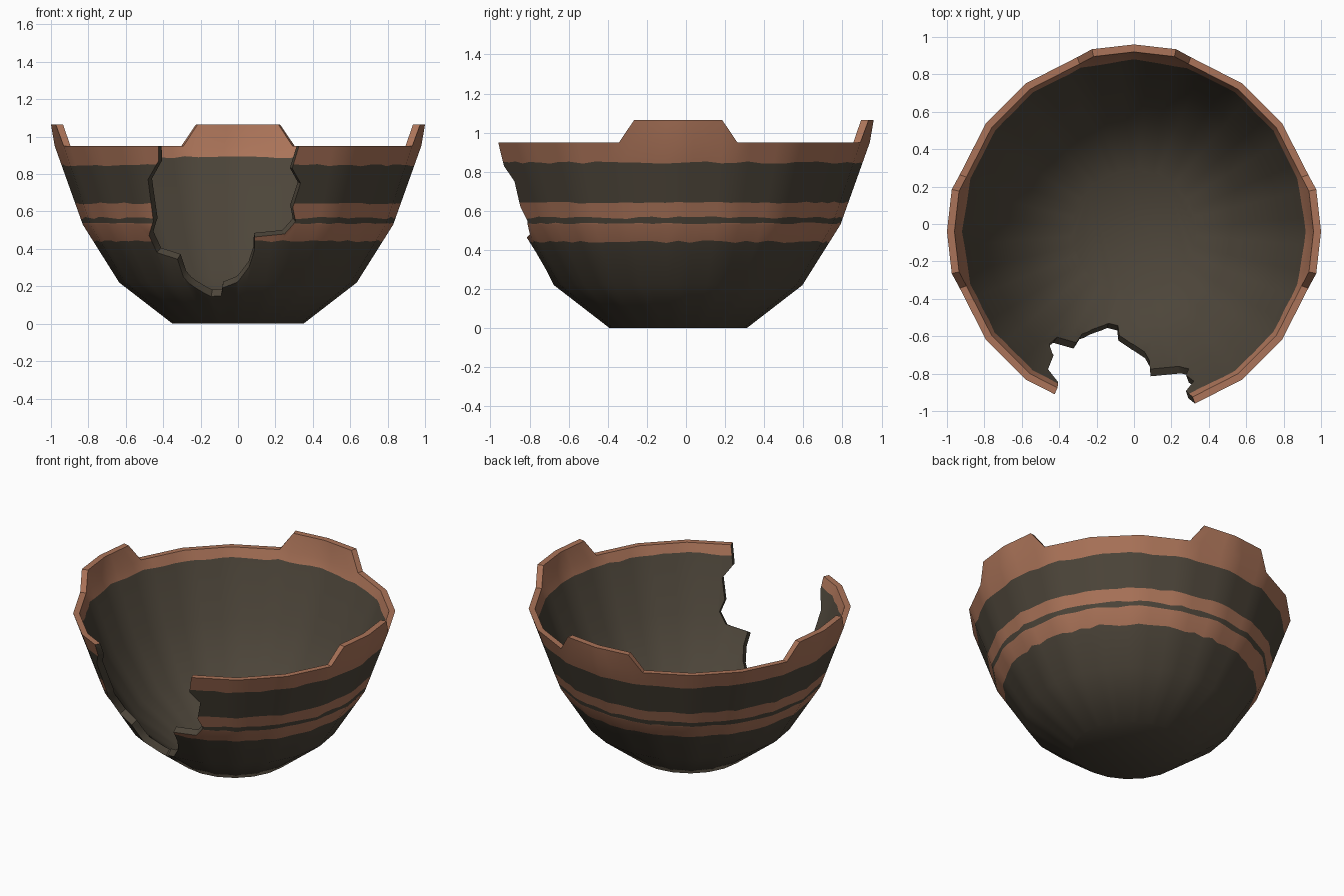
import bpy, bmesh, math, random
from mathutils import Vector

if "Cube" in bpy.data.objects:
    bpy.data.objects.remove(bpy.data.objects["Cube"])

random.seed(4)
N, S = 20, 4                      # bowl sides, sub-columns per side (for uneven paint edges)
C = N * S
CENTRE_Y = -0.04


def material(name, rgb):
    m = bpy.data.materials.new(name)
    m.diffuse_color = (*rgb, 1)
    m.use_nodes = True
    m.node_tree.nodes["Principled BSDF"].inputs["Base Color"].default_value = m.diffuse_color
    return m


CLAY, DARK = 0, 1
mats = [material("terracotta clay", (0.41, 0.175, 0.10)),
        material("dark slip", (0.074, 0.060, 0.042))]

# Wall profiles as (radius, height)
OUTER = [(0.35, 0), (0.635, 0.22), (0.83, 0.53), (0.98, 0.95), (1.0, 1.065)]
INNER = [(0.335, 0.045), (0.60, 0.25), (0.787, 0.545), (0.942, 0.95), (0.96, 1.065)]


def radius(profile, z):
    for (r0, z0), (r1, z1) in zip(profile, profile[1:]):
        if z <= z1:
            return r0 + (r1 - r0) * (z - z0) / (z1 - z0)
    return profile[-1][0]


def corner(r, z, deg):
    a = math.radians(deg)
    return Vector((r * math.cos(a), r * math.sin(a), z))


def angle(i, tab):
    """Angle of side corner i; tab tops are pulled in from 18 to 13 degrees."""
    d = i * 18.0
    if tab:
        d += {1: -5, 4: 5}.get(i % 5, 0)
    return d


def point(profile, z, c, tab=False):
    i, f = c // S, (c % S) / S
    r = radius(profile, z)
    return corner(r, z, angle(i, tab)).lerp(corner(r, z, angle(i + 1, tab)), f)


def ring(bm, profile, z, jitter):
    return [bm.verts.new(point(profile, z + random.uniform(-jitter, jitter), c)) for c in range(C)]


def add_face(bm, verts, mat):
    bm.faces.new(verts).material_index = mat


# Bowl wall: rows are (height, paint unevenness, colour of the strip above)
outer_rows = [(0, 0, DARK), (0.22, 0, DARK), (0.442, 0.006, CLAY), (0.53, 0, CLAY),
              (0.536, 0.004, DARK), (0.565, 0.006, CLAY), (0.643, 0.005, DARK),
              (0.847, 0.006, CLAY), (0.95, 0, CLAY)]
inner_rows = [(0.045, 0, DARK), (0.25, 0, DARK), (0.545, 0, DARK),
              (0.89, 0.006, CLAY), (0.95, 0, CLAY)]
bm = bmesh.new()
tops = []
for profile, rows in ((OUTER, outer_rows), (INNER, inner_rows)):
    rings = [ring(bm, profile, z, j) for z, j, _ in rows]
    for k in range(len(rows) - 1):
        for c in range(C):
            d = (c + 1) % C
            add_face(bm, (rings[k][c], rings[k][d], rings[k + 1][d], rings[k + 1][c]), rows[k][2])
    add_face(bm, rings[0], DARK)
    tops.append(rings[-1])

# Rim: raised tabs at the four quarter points, flat between them
is_tab = [(c // S) % 5 in (0, 4) for c in range(C)]
raised = [{}, {}]
for side, profile in enumerate((OUTER, INNER)):
    for c in range(C):
        if is_tab[c] or is_tab[c - 1]:
            raised[side][c] = bm.verts.new(point(profile, 1.065, c, True))
for c in range(C):
    d = (c + 1) % C
    o, n = tops
    if is_tab[c]:
        ro, rn = raised
        add_face(bm, (o[c], o[d], ro[d], ro[c]), CLAY)
        add_face(bm, (n[c], n[d], rn[d], rn[c]), CLAY)
        add_face(bm, (ro[c], ro[d], rn[d], rn[c]), CLAY)
        if not is_tab[c - 1]:
            add_face(bm, (o[c], ro[c], rn[c], n[c]), CLAY)
        if not is_tab[d]:
            add_face(bm, (o[d], ro[d], rn[d], n[d]), CLAY)
    else:
        add_face(bm, (o[c], o[d], n[d], n[c]), CLAY)


def make_object(bm, name):
    bmesh.ops.recalc_face_normals(bm, faces=bm.faces)
    me = bpy.data.meshes.new(name)
    bm.to_mesh(me)
    bm.free()
    for m in mats:
        me.materials.append(m)
    ob = bpy.data.objects.new(name, me)
    ob.location.y = CENTRE_Y
    bpy.context.collection.objects.link(ob)
    return ob


bowl = make_object(bm, "broken_bowl")

# Missing front shard: jagged outline (x, z) projected from a point inside the bowl
OUTLINE = [(-0.46, 1.3), (-0.43, 0.95), (-0.43, 0.87), (-0.485, 0.77), (-0.455, 0.545),
           (-0.476, 0.47), (-0.433, 0.38), (-0.326, 0.34), (-0.294, 0.245), (-0.235, 0.193),
           (-0.144, 0.144), (-0.09, 0.146), (-0.084, 0.187), (0, 0.225), (0.06, 0.30),
           (0.088, 0.385), (0.09, 0.46), (0.25, 0.48), (0.31, 0.545), (0.294, 0.62),
           (0.337, 0.75), (0.29, 0.83), (0.327, 0.95), (0.35, 1.3)]
apex = Vector((0, 0, 0.9))


def project(x, z):
    p = Vector((x, -math.sqrt(radius(OUTER, z) ** 2 - x * x), z))
    return apex + (p - apex) * 1.5


bm = bmesh.new()
tip, middle = bm.verts.new(apex), bm.verts.new(project(-0.07, 0.65))
loop = [bm.verts.new(project(x, z)) for x, z in OUTLINE]
for a, b in zip(loop, loop[1:] + loop[:1]):
    add_face(bm, (tip, a, b), DARK)
    add_face(bm, (middle, b, a), DARK)
cutter = make_object(bm, "shard_cutter")
cutter.hide_render = True

# Break the bowl open, then remove the cutter
mod = bowl.modifiers.new("break", 'BOOLEAN')
mod.operation = 'DIFFERENCE'
mod.solver = 'EXACT'
mod.object = cutter
bpy.context.view_layer.objects.active = bowl
bowl.select_set(True)
bpy.ops.object.modifier_apply(modifier=mod.name)
bpy.data.objects.remove(cutter)
bpy.ops.object.shade_smooth_by_angle(angle=math.radians(45))
